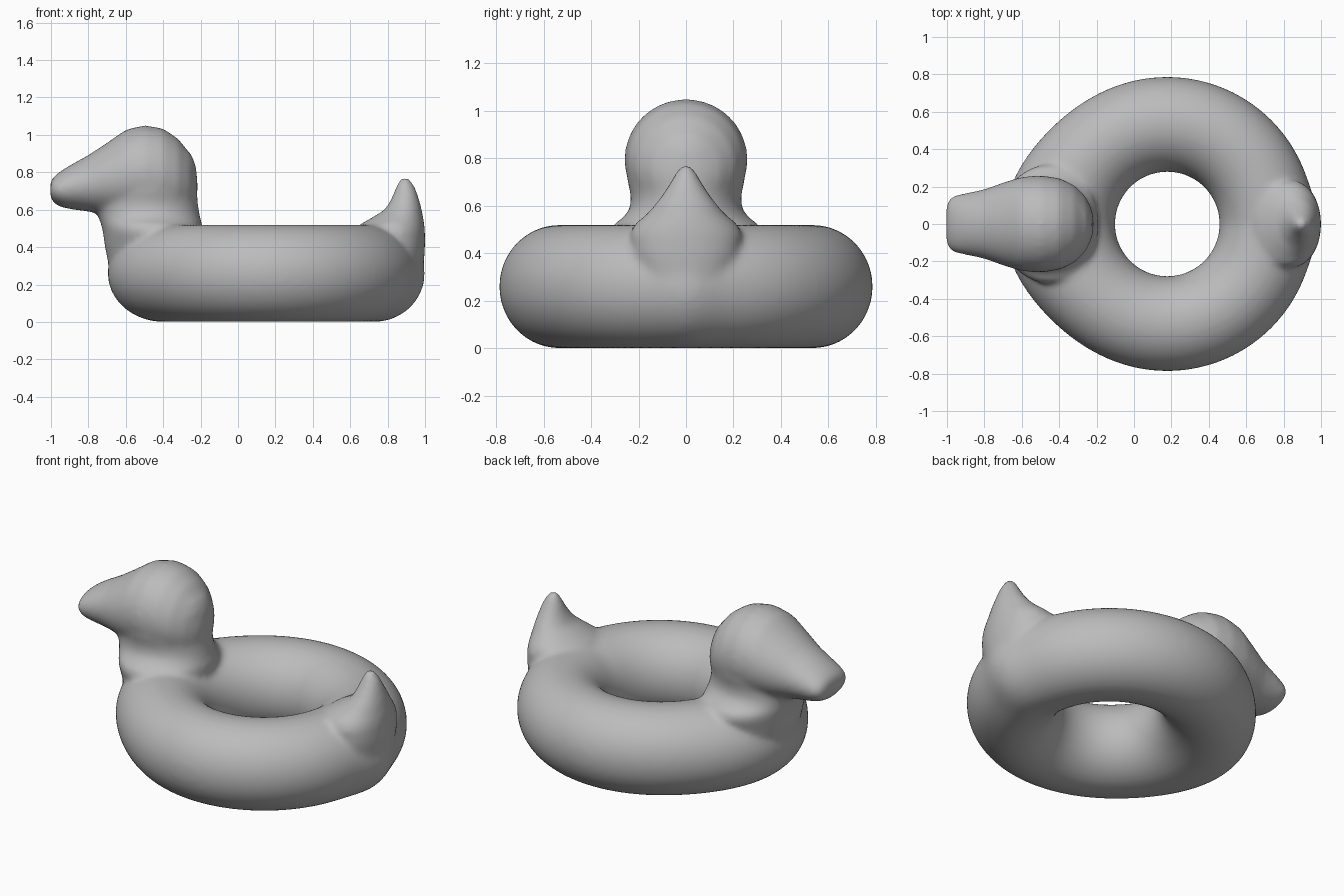
import bpy, bmesh
from math import cos, sin, pi, exp

cube = bpy.data.objects.get("Cube")
if cube:
    bpy.data.objects.remove(cube, do_unlink=True)

SIDES = 40
grey = bpy.data.materials.new("soft_grey")
grey.use_nodes = True
colour = (0.5, 0.5, 0.5, 1)
grey.diffuse_color = colour
grey.node_tree.nodes["Principled BSDF"].inputs["Base Color"].default_value = colour


def bridge(bm, a, b):
    for i in range(len(a)):
        j = (i + 1) % len(a)
        bm.faces.new((a[i], a[j], b[j], b[i]))


def loft(bm, sections, place):
    """Skin closed elliptical sections: (station, low, high, half_width)."""
    rings = []
    for s, low, high, w in sections:
        mid, half = (low + high) / 2, (high - low) / 2
        rings.append([bm.verts.new(place(s, mid + half * cos(2 * pi * k / SIDES),
                                         w * sin(2 * pi * k / SIDES)))
                      for k in range(SIDES)])
    for a, b in zip(rings, rings[1:]):
        bridge(bm, a, b)
    bm.faces.new(rings[0])
    bm.faces.new(rings[-1])


def upright(s, u, w):
    return (u, w, s)


def lengthwise(s, u, w):
    return (s, w, u)


def swim_ring(bm, segments=96):
    """Torus whose outer wall swells under the neck and the tail."""
    rings = []
    for i in range(segments):
        t = 2 * pi * i / segments - pi
        front = pi - abs(t)
        outer = 0.787 + 0.088 * exp(-(front / 0.55) ** 2) + 0.035 * exp(-(t / 0.16) ** 2)
        inner = 0.279
        mid, half = (outer + inner) / 2, (outer - inner) / 2
        ring = []
        for k in range(SIDES):
            a = 2 * pi * k / SIDES
            r = mid + half * cos(a)
            ring.append(bm.verts.new((0.178 + r * cos(t), r * sin(t), 0.26 + 0.26 * sin(a))))
        rings.append(ring)
    for i in range(segments):
        bridge(bm, rings[i], rings[(i + 1) % segments])


bm = bmesh.new()
swim_ring(bm)

# Head and beak, from the beak tip to the back of the skull
loft(bm, [(-1.004, .665, .75, .10), (-.985, .635, .777, .14), (-.95, .615, .805, .156),
          (-.9, .603, .837, .165), (-.8, .59, .892, .186), (-.7, .57, .958, .222),
          (-.6, .55, 1.028, .252), (-.5, .54, 1.052, .26), (-.4, .54, 1.034, .246),
          (-.32, .55, .98, .208), (-.26, .58, .905, .148), (-.23, .62, .83, .09),
          (-.217, .69, .77, .04)], lengthwise)

# Neck, flaring into the ring
loft(bm, [(.25, -.68, -.2, .25), (.4, -.712, -.2, .29), (.48, -.722, -.19, .32),
          (.52, -.732, -.19, .31), (.55, -.742, -.2, .265), (.59, -.76, -.208, .235),
          (.64, -.765, -.215, .232), (.7, -.765, -.218, .246), (.77, -.75, -.218, .255),
          (.84, -.72, -.226, .236), (.9, -.69, -.25, .20)], upright)

# Upturned tail
loft(bm, [(.25, .74, .99, .18), (.4, .74, 1.0, .22), (.48, .68, 1.0, .235),
          (.52, .65, .997, .22), (.56, .72, .99, .172), (.6, .785, .983, .135),
          (.65, .816, .97, .098), (.7, .836, .955, .066), (.74, .852, .937, .043),
          (.772, .87, .912, .022)], upright)

bmesh.ops.recalc_face_normals(bm, faces=bm.faces)
mesh = bpy.data.meshes.new("duck_swim_ring")
bm.to_mesh(mesh)
bm.free()
duck = bpy.data.objects.new("duck_swim_ring", mesh)
bpy.context.collection.objects.link(duck)
mesh.materials.append(grey)

# Fuse the overlapping volumes and soften the joints
remesh = duck.modifiers.new("fuse", 'REMESH')
remesh.mode = 'VOXEL'
remesh.voxel_size = 0.015
remesh.use_smooth_shade = True
soften = duck.modifiers.new("soften", 'SMOOTH')
soften.factor = 0.5
soften.iterations = 14
